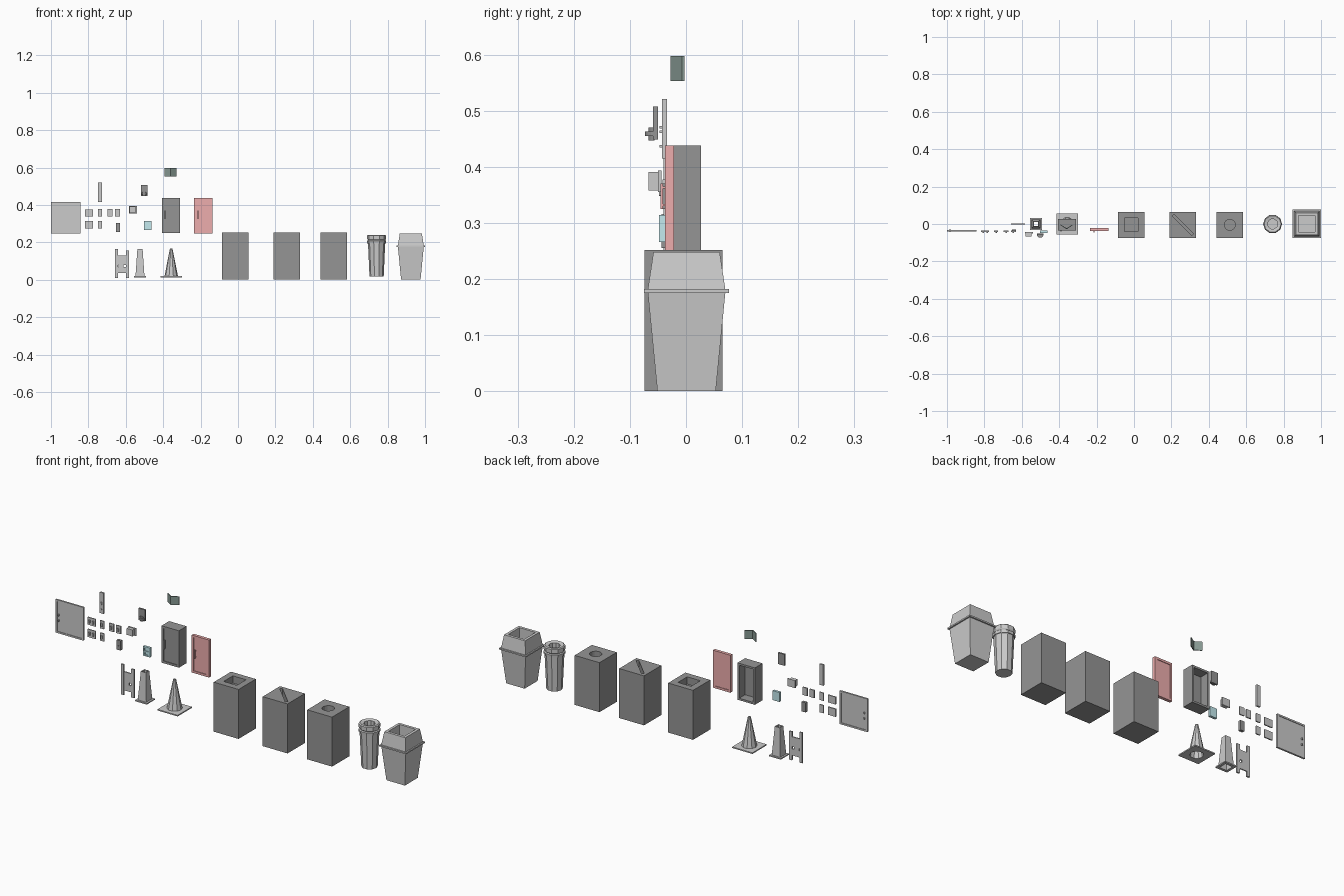
import bpy, bmesh, math
from mathutils import Vector

if "Cube" in bpy.data.objects:
    bpy.data.objects.remove(bpy.data.objects["Cube"])


def mat(name, c):
    m = bpy.data.materials.new(name)
    m.diffuse_color = (*c, 1)
    m.use_nodes = True
    m.node_tree.nodes["Principled BSDF"].inputs["Base Color"].default_value = m.diffuse_color
    return m


DARK = mat("dark_grey", (0.3, 0.3, 0.3))
RED = mat("red", (0.85, 0.42, 0.42))
CYAN = mat("pale_cyan", (0.55, 0.82, 0.86))
GREEN = mat("grey_green", (0.25, 0.33, 0.3))


def finish(name, bm, m=None):
    bmesh.ops.recalc_face_normals(bm, faces=bm.faces)
    me = bpy.data.meshes.new(name)
    bm.to_mesh(me)
    bm.free()
    ob = bpy.data.objects.new(name, me)
    bpy.context.collection.objects.link(ob)
    if m:
        me.materials.append(m)
    return ob


def box(name, x0, x1, y0, y1, z0, z1, m=None):
    bm = bmesh.new()
    bmesh.ops.create_cube(bm, size=1)
    for v in bm.verts:
        v.co = Vector(((x0 + x1) / 2 + v.co.x * (x1 - x0),
                       (y0 + y1) / 2 + v.co.y * (y1 - y0),
                       (z0 + z1) / 2 + v.co.z * (z1 - z0)))
    return finish(name, bm, m)


def lathe(name, prof, sides, x, y, m=None, closed=False):
    """Stack of n-sided rings; square stacks take half widths."""
    bm = bmesh.new()
    k, ph = (math.sqrt(2), math.pi / 4) if sides == 4 else (1, 0)
    rings = []
    for r, z in prof:
        rings.append([bm.verts.new((x + k * r * math.cos(ph + 2 * math.pi * i / sides),
                                    y + k * r * math.sin(ph + 2 * math.pi * i / sides), z))
                      for i in range(sides)])
    pairs = list(zip(rings, rings[1:]))
    if closed:
        pairs.append((rings[-1], rings[0]))
    for a, b in pairs:
        for i in range(sides):
            j = (i + 1) % sides
            bm.faces.new((a[i], a[j], b[j], b[i]))
    if not closed:
        bm.faces.new(rings[0])
        bm.faces.new(rings[-1])
    return finish(name, bm, m)


def extrude(name, pts, axis, d0, d1, m=None):
    """Outline in xz pushed along y, or outline in xy pushed along z."""
    bm = bmesh.new()
    f = bm.faces.new([bm.verts.new((a, d0, b) if axis == 'y' else (a, b, d0)) for a, b in pts])
    ext = bmesh.ops.extrude_face_region(bm, geom=[f])
    d = Vector((0, d1 - d0, 0)) if axis == 'y' else Vector((0, 0, d1 - d0))
    for g in ext['geom']:
        if isinstance(g, bmesh.types.BMVert):
            g.co += d
    return finish(name, bm, m)


def cut(ob, cutter):
    mod = ob.modifiers.new("cut", 'BOOLEAN')
    mod.operation, mod.object, mod.solver = 'DIFFERENCE', cutter, 'EXACT'
    bpy.context.view_layer.objects.active = ob
    bpy.ops.object.modifier_apply(modifier=mod.name)
    bpy.data.objects.remove(cutter)


# Square swing-top bin, open at the top
lathe("square_bin", [(.052, 0), (.069, .175), (.076, .175), (.076, .182), (.069, .182),
                     (.059, .248), (.045, .248), (.045, .185)], 4, .924, .001)

# Round bin with collar and open top
lathe("round_bin", [(.038, .017), (.046, .195), (.050, .195), (.051, .208), (.046, .212),
                    (.050, .218), (.050, .236), (.045, .240), (.027, .236), (.027, .195)],
      10, .741, 0)

# Three recycling boxes with differently shaped openings
YC = -.004
for kind, xc in (("square", -.015), ("slot", .261), ("round", .512)):
    ob = box(kind + "_opening_bin", xc - .07, xc + .07, -.074, .065, 0, .252, DARK)
    if kind == "square":
        c = box("cutter", xc - .037, xc + .037, YC - .037, YC + .037, .215, .3)
    elif kind == "round":
        c = lathe("cutter", [(.029, .215), (.029, .3)], 16, xc, YC)
    else:
        a, b = .052, .009
        c = extrude("cutter", [(xc - a - b / 2, YC + a - b / 2), (xc - a + b / 2, YC + a + b / 2),
                               (xc + a + b / 2, YC - a + b / 2), (xc + a - b / 2, YC - a - b / 2)],
                    'z', .215, .3)
    cut(ob, c)

# Traffic cone, hollow from below
CX = -.357
base = box("cone_base", CX - .057, CX + .057, -.057, .057, .013, .019)
cut(base, lathe("cutter", [(.031, 0), (.031, .05)], 10, CX, 0))
lathe("cone_body", [(.036, .019), (.007, .166), (.004, .166), (.031, .019)], 10, CX, 0, closed=True)

# Square tapered floor marker, hollow
lathe("square_marker", [(.033, .013), (.033, .019), (.024, .019), (.014, .163), (.011, .163),
                        (.020, .013)], 4, -.524, 0, closed=True)

# Flat folding barrier: two posts with panels between
for s, top in ((-1, .165), (1, .155)):
    xc = -.620 + s * .029
    box("barrier_post", xc - .008, xc + .008, -.004, .004, .010, top)
box("barrier_upper_panel", -.650, -.591, -.003, .003, .080, .130)
box("barrier_lower_panel", -.650, -.591, -.003, .003, .035, .068)
box("barrier_link", -.640, -.612, -.003, .003, .066, .082)


def panel_door(name, x0, x1, y0, y1, z0, z1, m, t=.011, back=True):
    ob = box(name, x0, x1, y0, y1, z0, z1, m)
    sides = [(y0 - .01, y0 + .003)] + ([(y1 - .003, y1 + .01)] if back else [])
    for a, b in sides:
        cut(ob, box("cutter", x0 + t, x1 - t, a, b, z0 + t, z1 - t))


# Red panelled door with handle
panel_door("red_door", -.235, -.137, -.037, -.021, .247, .438, RED)
box("red_door_handle", -.216, -.212, -.045, -.041, .325, .370, RED)
for z in (.330, .361):
    box("red_handle_mount", -.216, -.212, -.042, -.033, z, z + .004, RED)

# Locker: panelled front, open at the back
panel_door("locker_front", -.407, -.309, -.034, -.024, .250, .438, DARK, back=False)
shell = box("locker_shell", -.407, -.309, -.024, .027, .250, .438, DARK)
cut(shell, box("cutter", -.397, -.319, -.020, .05, .260, .428))
box("locker_handle", -.392, -.388, -.041, -.030, .325, .370, DARK)

# V-shaped projecting sign
extrude("projecting_sign", [(-.360, -.028), (-.328, -.007), (-.328, -.003), (-.360, -.023),
                            (-.392, -.003), (-.392, -.007)], 'z', .553, .597, GREEN)

# Wall fountain: back plate, half round bowl, spout
box("fountain_plate", -.519, -.484, -.059, -.050, .449, .507, DARK)
arc = [(-.5015 + .0175 * math.cos(math.pi + i * math.pi / 8),
        -.056 + .0175 * math.sin(math.pi + i * math.pi / 8)) for i in range(9)]
extrude("fountain_bowl", arc, 'z', .455, .463, DARK)
extrude("fountain_bowl_foot", [(-.5015 + (x + .5015) * .6, -.056 + (y + .056) * .6)
                               for x, y in arc], 'z', .447, .470, DARK)

# Cyan wall box with two recesses
cy = box("cyan_wall_box", -.502, -.463, -.048, -.035, .266, .314, CYAN)
cut(cy, box("cutter", -.495, -.470, -.06, -.043, .292, .306))
cut(cy, box("cutter", -.492, -.473, -.06, -.043, .273, .284))

# Grey socket unit with protruding body
box("socket_plate", -.584, -.540, -.050, -.044, .355, .393)
box("socket_body", -.580, -.548, -.067, -.049, .358, .391)

# Large flat door with knobs on both faces
panel_door("large_door", -1.0, -.843, -.040, -.031, .247, .416, None, t=.008)
for z in (.312, .340):
    box("door_knob", -.986, -.980, -.044, -.027, z - .004, z + .004)

# Tall wall plate with buttons
box("tall_plate", -.749, -.728, -.043, -.034, .415, .521)
for z in (.436, .462, .470):
    box("tall_plate_button", -.741, -.736, -.047, -.042, z - .002, z + .003)

# Switch and outlet plates
for x0, x1, z0, z1, n in ((-.818, -.774, .337, .375, 2), (-.818, -.774, .274, .314, 2),
                          (-.749, -.726, .337, .377, 1), (-.749, -.726, .274, .314, 1),
                          (-.697, -.671, .337, .377, 1), (-.658, -.632, .337, .377, 1)):
    box("wall_plate", x0, x1, -.042, -.036, z0, z1)
    w = (x1 - x0) / n
    for i in range(n):
        xc, zc = x0 + w * (i + .5), (z0 + z1) / 2
        box("wall_switch", xc - .004, xc + .004, -.048, -.041, zc - .008, zc + .008)

# Small dark wall unit
dk = box("dark_wall_unit", -.653, -.631, -.044, -.030, .255, .304, DARK)
cut(dk, box("cutter", -.649, -.635, -.06, -.041, .276, .299))
